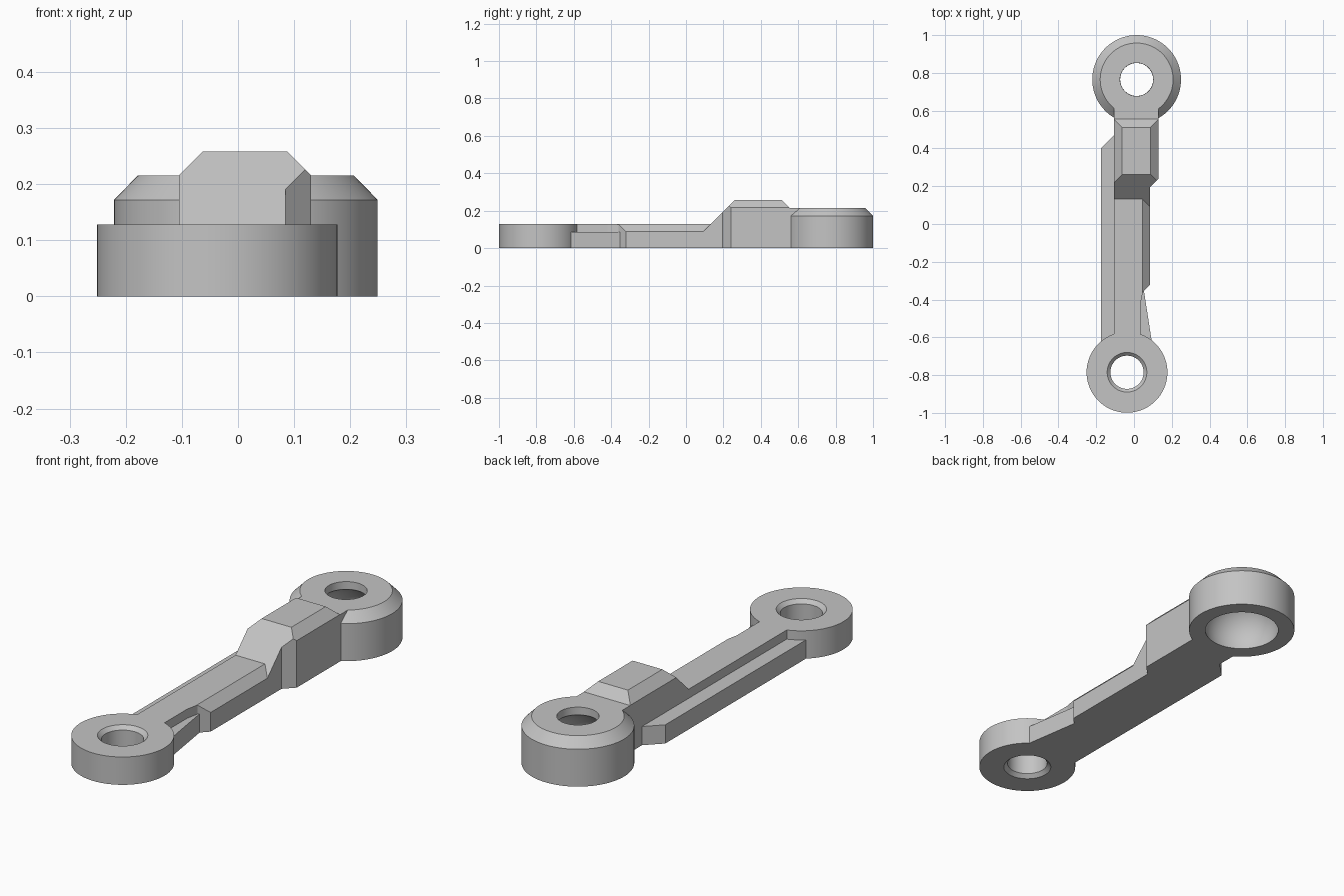
import bpy, bmesh, math

cube = bpy.data.objects.get("Cube")
if cube:
    bpy.data.objects.remove(cube, do_unlink=True)

grey = bpy.data.materials.new("plain_grey")
grey.use_nodes = True
COLOUR = (0.55, 0.55, 0.55, 1)
grey.diffuse_color = COLOUR
grey.node_tree.nodes["Principled BSDF"].inputs["Base Color"].default_value = COLOUR


def finish(name, bm, smooth=False):
    bmesh.ops.recalc_face_normals(bm, faces=bm.faces)
    mesh = bpy.data.meshes.new(name)
    bm.to_mesh(mesh)
    bm.free()
    mesh.materials.append(grey)
    obj = bpy.data.objects.new(name, mesh)
    bpy.context.collection.objects.link(obj)
    if smooth:
        bpy.ops.object.select_all(action='DESELECT')
        obj.select_set(True)
        bpy.context.view_layer.objects.active = obj
        bpy.ops.object.shade_smooth_by_angle(angle=math.radians(30))
    return obj


def ring(name, centre, profile, sides=72):
    """Revolve a closed (radius, height) outline about a vertical axis."""
    bm = bmesh.new()
    loops = []
    for i in range(sides):
        a = math.tau * i / sides
        loops.append([bm.verts.new((centre[0] + r * math.cos(a),
                                    centre[1] + r * math.sin(a), z)) for r, z in profile])
    n = len(profile)
    for i in range(sides):
        here, there = loops[i], loops[(i + 1) % sides]
        for j in range(n):
            k = (j + 1) % n
            bm.faces.new((here[j], there[j], there[k], here[k]))
    return finish(name, bm, smooth=True)


def slab(name, outline, height, cuts=()):
    """Extrude a plan outline, then slice it with (point, outward normal) planes."""
    bm = bmesh.new()
    face = bm.faces.new([bm.verts.new((x, y, 0)) for x, y in outline])
    grown = bmesh.ops.extrude_face_region(bm, geom=[face])["geom"]
    top = [v for v in grown if isinstance(v, bmesh.types.BMVert)]
    bmesh.ops.translate(bm, verts=top, vec=(0, 0, height))
    for point, normal in cuts:
        geom = bm.verts[:] + bm.edges[:] + bm.faces[:]
        bmesh.ops.bisect_plane(bm, geom=geom, plane_co=point, plane_no=normal,
                               clear_outer=True, dist=1e-5)
        bmesh.ops.holes_fill(bm, edges=[e for e in bm.edges if e.is_boundary], sides=0)
    return finish(name, bm)


LOW, LEDGE, NECK, HIGH = 0.128, 0.086, 0.215, 0.258

# Front eye with a hole chamfered at both ends
ring("front_eye", (-0.037, -0.785),
     [(0.214, 0), (0.214, LOW), (0.105, LOW), (0.088, LOW - 0.017),
      (0.088, 0.017), (0.105, 0)])

# Back eye with a chamfered rim and a ball socket opening downwards
socket = []
for i in range(13):
    z = 0.18 * (1 - i / 12)
    socket.append((math.sqrt(0.167 ** 2 - (z - 0.0375) ** 2), z))
ring("back_eye", (0.014, 0.765),
     [(0.235, 0), (0.235, 0.172), (0.193, NECK), (0.088, NECK)] + socket)

# Low bar with one bevelled side
slab("low_bar",
     [(-0.105, -0.66), (0.035, -0.66), (0.035, -0.42), (0.047, -0.36),
      (0.085, -0.32), (0.085, 0.25), (-0.105, 0.25)], LOW,
     [((0.045, 0, LOW), (1, 0, 1))])

# Raised block with a front ramp and bevelled top edges
slab("raised_block",
     [(-0.105, 0.05), (0.085, 0.05), (0.085, 0.195), (0.13, 0.24),
      (0.13, 0.57), (-0.105, 0.57)], HIGH,
     [((0, 0.132, LOW), (0, -1, 1)),
      ((-0.063, 0, HIGH), (-1, 0, 1)),
      ((0.088, 0, HIGH), (1, 0, 1)),
      ((0, 0.512, HIGH), (0, 1, 1))])

# Flat neck joining the block to the back eye
slab("neck",
     [(-0.105, 0.5), (0.13, 0.5), (0.13, 0.615), (0.09, 0.59),
      (0.014, 0.58), (-0.065, 0.59), (-0.105, 0.615)], NECK)

# Low ledge along one side and the tapered web beside the front eye
slab("side_ledge",
     [(-0.175, -0.66), (-0.09, -0.66), (-0.09, 0.47), (-0.105, 0.47),
      (-0.175, 0.4)], LEDGE)
slab("tapered_web",
     [(0.02, -0.66), (0.1, -0.66), (0.052, -0.35), (0.02, -0.35)], LEDGE)
